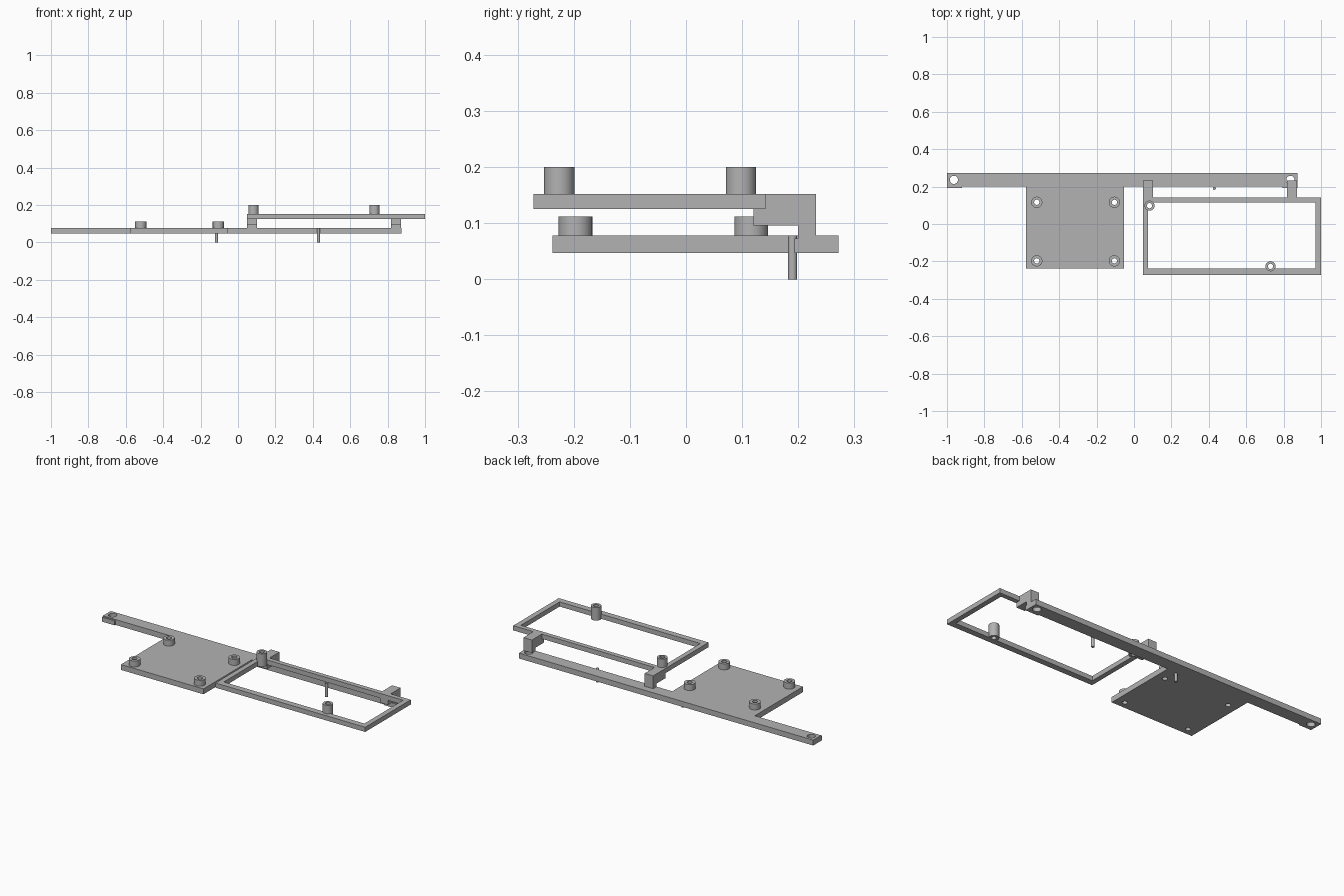
import bpy, bmesh, math
from mathutils import Matrix

if "Cube" in bpy.data.objects:
    bpy.data.objects.remove(bpy.data.objects["Cube"], do_unlink=True)

grey = bpy.data.materials.new("plain grey")
grey.use_nodes = True
colour = (0.45, 0.45, 0.45, 1)
grey.diffuse_color = colour
grey.node_tree.nodes["Principled BSDF"].inputs["Base Color"].default_value = colour


def finish(name, bm):
    bmesh.ops.recalc_face_normals(bm, faces=bm.faces)
    mesh = bpy.data.meshes.new(name)
    bm.to_mesh(mesh)
    bm.free()
    mesh.materials.append(grey)
    obj = bpy.data.objects.new(name, mesh)
    bpy.context.collection.objects.link(obj)
    return obj


def prism(name, outline, axis, low, high):
    """Extrude a flat outline along z, or a (y, z) outline along x."""
    bm = bmesh.new()
    place = (lambda a, b: (a, b, low)) if axis == "z" else (lambda a, b: (low, a, b))
    face = bm.faces.new([bm.verts.new(place(a, b)) for a, b in outline])
    moved = bmesh.ops.extrude_face_region(bm, geom=[face])["geom"]
    shift = (0, 0, high - low) if axis == "z" else (high - low, 0, 0)
    bmesh.ops.translate(bm, vec=shift, verts=[v for v in moved if isinstance(v, bmesh.types.BMVert)])
    return finish(name, bm)


def box(name, x0, x1, y0, y1, z0, z1):
    return prism(name, [(x0, y0), (x1, y0), (x1, y1), (x0, y1)], "z", z0, z1)


def cylinder(name, x, y, z0, z1, radius):
    bm = bmesh.new()
    bmesh.ops.create_cone(bm, cap_ends=True, segments=32, radius1=radius, radius2=radius,
                          depth=z1 - z0, matrix=Matrix.Translation((x, y, (z0 + z1) / 2)))
    return finish(name, bm)


def cut(obj, cutters):
    """Subtract the cutters, bake the result and remove them."""
    for cutter in cutters:
        cutter.hide_render = True
        mod = obj.modifiers.new("cut", "BOOLEAN")
        mod.operation, mod.solver, mod.object = "DIFFERENCE", "EXACT", cutter
    graph = bpy.context.evaluated_depsgraph_get()
    mesh = bpy.data.meshes.new_from_object(obj.evaluated_get(graph))
    obj.modifiers.clear()
    obj.data = mesh
    for cutter in cutters:
        bpy.data.objects.remove(cutter, do_unlink=True)


def smooth(obj):
    bpy.ops.object.select_all(action="DESELECT")
    obj.select_set(True)
    bpy.context.view_layer.objects.active = obj
    bpy.ops.object.shade_smooth_by_angle(angle=math.radians(30))


BASE, TOP = 0.047, 0.078
BORE = 0.014
plate_points = [(x, y) for x in (-0.52, -0.105) for y in (-0.197, 0.116)]
frame_points = [(0.083, 0.098), (0.73, -0.226)]

# Rear bar and square plate in one slab, with mounting and post holes
slab = prism("base_plate_and_bar",
             [(-1, 0.2), (-0.578, 0.2), (-0.578, -0.238), (-0.053, -0.238), (-0.053, 0.2),
              (0.873, 0.2), (0.873, 0.272), (-1, 0.272)], "z", BASE, TOP)
holes = [cylinder("hole", x, 0.236, 0, 0.1, 0.022) for x in (-0.963, 0.836)]
holes += [cylinder("hole", x, y, 0, 0.1, BORE) for x, y in plate_points]
cut(slab, holes)
smooth(slab)

# Thin ledges under the bar ends
box("right_end_ledge", -1, -0.92, 0.193, 0.2, BASE, 0.073)
box("left_end_ledge", 0.793, 0.873, 0.193, 0.2, BASE, 0.073)

# Hollow posts on the plate
for x, y in plate_points:
    post = cylinder("plate_post", x, y, TOP, 0.112, 0.03)
    cut(post, [cylinder("hole", x, y, 0, 0.3, BORE)])
    smooth(post)

# Hanging pins along the front of the bar
for x in (-0.115, 0.43):
    smooth(cylinder("locating_pin", x, 0.19, 0, TOP, 0.008))

# Raised open frame
frame = box("raised_frame", 0.047, 1, -0.272, 0.142, 0.125, 0.152)
cut(frame, [box("opening", 0.075, 0.97, -0.237, 0.115, 0, 0.3)]
    + [cylinder("hole", x, y, 0, 0.3, BORE) for x, y in frame_points])
smooth(frame)

# Hollow standoffs overlapping the frame rails
for x, y in frame_points:
    standoff = cylinder("frame_standoff", x, y, 0.125, 0.2, 0.027)
    cut(standoff, [cylinder("hole", x, y, 0, 0.3, BORE)])
    smooth(standoff)

# Stepped brackets joining the frame to the bar
for x in (0.047, 0.818):
    prism("frame_bracket",
          [(0.12, 0.096), (0.2, 0.096), (0.2, TOP), (0.232, TOP), (0.232, 0.152),
           (0.141, 0.152), (0.141, 0.125), (0.12, 0.125)], "x", x, x + 0.054)
